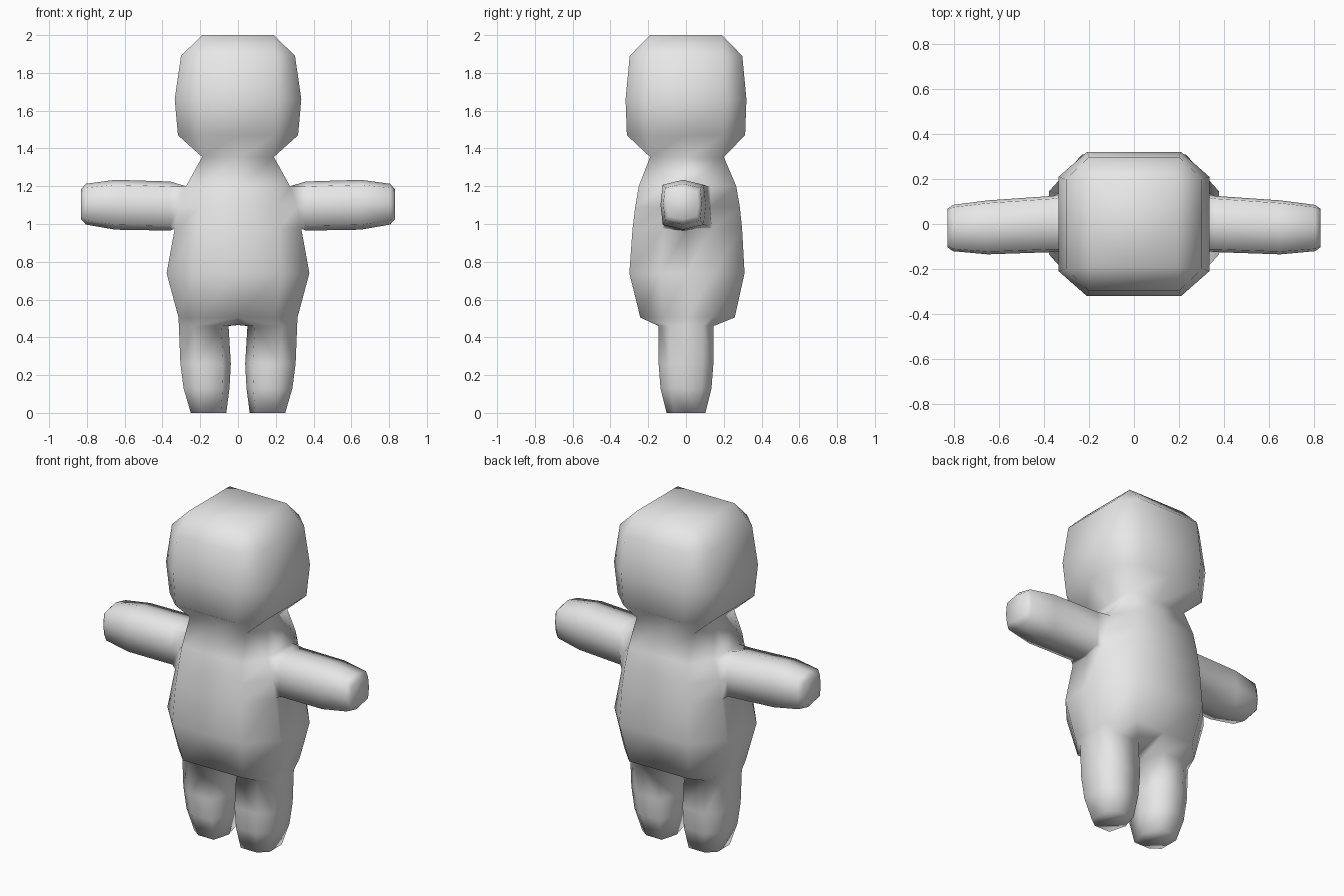
import bpy
import bmesh

cube = bpy.data.objects.get("Cube")
if cube:
    bpy.data.objects.remove(cube, do_unlink=True)

bm = bmesh.new()


def ring12(z, a, c, b, d, dy=0.0):
    """Chamfered rectangle: sides at x=a up to y=c, front and back at y=d up to x=b."""
    pts = [(a, -c), (a, 0), (a, c), (b, d), (0, d), (-b, d),
           (-a, c), (-a, 0), (-a, -c), (-b, -d), (0, -d), (b, -d)]
    return [bm.verts.new((x, y + dy, z)) for x, y in pts]


def bridge(r1, r2, skip=()):
    n = len(r1)
    for i in range(n):
        if i not in skip:
            j = (i + 1) % n
            bm.faces.new((r1[i], r1[j], r2[j], r2[i]))


def loft(rings):
    for r1, r2 in zip(rings, rings[1:]):
        bridge(r1, r2)
    bm.faces.new(rings[-1])


# Torso, neck and head as one stack of rings: z, a, c, b, d, y offset
levels = [
    (0.505, 0.315, 0.13, 0.20, 0.25, 0.008),
    (0.74, 0.378, 0.14, 0.23, 0.305, 0.005),
    (0.975, 0.335, 0.13, 0.22, 0.29, 0.007),
    (1.09, 0.315, 0.125, 0.21, 0.277, 0.008),
    (1.20, 0.275, 0.12, 0.20, 0.258, 0.008),
    (1.355, 0.19, 0.195, 0.19, 0.195, 0.005),
    (1.47, 0.318, 0.20, 0.20, 0.313, 0.0),
    (1.66, 0.335, 0.21, 0.21, 0.32, 0.0),
    (1.89, 0.302, 0.20, 0.20, 0.298, 0.0),
    (2.00, 0.19, 0.19, 0.19, 0.19, 0.0),
]
body = [ring12(*lv) for lv in levels]
low, mid, high = body[2:5]
for r1, r2 in zip(body, body[1:]):
    bridge(r1, r2, skip=(0, 1, 6, 7) if r1 in (low, mid) else ())
bm.faces.new(body[-1])

# Arms grow out of the openings left in the sides: x, y centre, half y, z centre, half z
arm_levels = [
    (0.36, 0.0, 0.125, 1.095, 0.13),
    (0.65, -0.015, 0.12, 1.102, 0.132),
    (0.805, -0.018, 0.103, 1.105, 0.108),
    (0.83, -0.018, 0.085, 1.105, 0.08),
]
square = [(-1, -1), (0, -1), (1, -1), (1, 0), (1, 1), (0, 1), (-1, 1), (-1, 0)]


def arm_ring(side, x, yc, hy, zc, hz):
    ring = []
    for u, v in square:
        k = 0.8 if u and v else 1.0
        ring.append(bm.verts.new((side * x, yc + u * hy * (k + 1) / 2, zc + v * hz * k)))
    return ring


for side, (f, m, b) in ((1, (0, 1, 2)), (-1, (8, 7, 6))):
    hole = [low[f], low[m], low[b], mid[b], high[b], high[m], high[f], mid[f]]
    loft([hole] + [arm_ring(side, *lv) for lv in arm_levels])

# Legs grow out of each half of the torso bottom: z, inner x, outer x, half y
leg_levels = [
    (0.46, 0.05, 0.313, 0.145),
    (0.26, 0.038, 0.305, 0.145),
    (0.13, 0.045, 0.288, 0.135),
    (0.0, 0.062, 0.25, 0.103),
]


def leg_ring(side, z, xi, xo, hy):
    w = xo - xi
    xs = [xi + w * t for t in (0.15, 0.7, 1, 1, 1, 0.7, 0.15, 0)]
    ys = [hy * t for t in (-1, -1, -0.6, 0, 0.6, 1, 1, 0)]
    return [bm.verts.new((side * x, y, z)) for x, y in zip(xs, ys)]


crotch = bm.verts.new((0, 0, 0.465))
base = body[0]
for side, ids in ((1, (10, 11, 0, 1, 2, 3, 4)), (-1, (10, 9, 8, 7, 6, 5, 4))):
    hole = [base[i] for i in ids] + [crotch]
    loft([hole] + [leg_ring(side, *lv) for lv in leg_levels])

# Merge collapsed corners and finish the mesh
bmesh.ops.remove_doubles(bm, verts=bm.verts[:], dist=0.0005)
bmesh.ops.recalc_face_normals(bm, faces=bm.faces[:])
for face in bm.faces:
    face.smooth = True
mesh = bpy.data.meshes.new("figure_body")
bm.to_mesh(mesh)
bm.free()

grey = bpy.data.materials.new("light_grey")
grey.use_nodes = True
colour = (0.8, 0.8, 0.8, 1.0)
grey.diffuse_color = colour
grey.node_tree.nodes["Principled BSDF"].inputs["Base Color"].default_value = colour
mesh.materials.append(grey)

figure = bpy.data.objects.new("figure_body", mesh)
bpy.context.scene.collection.objects.link(figure)
